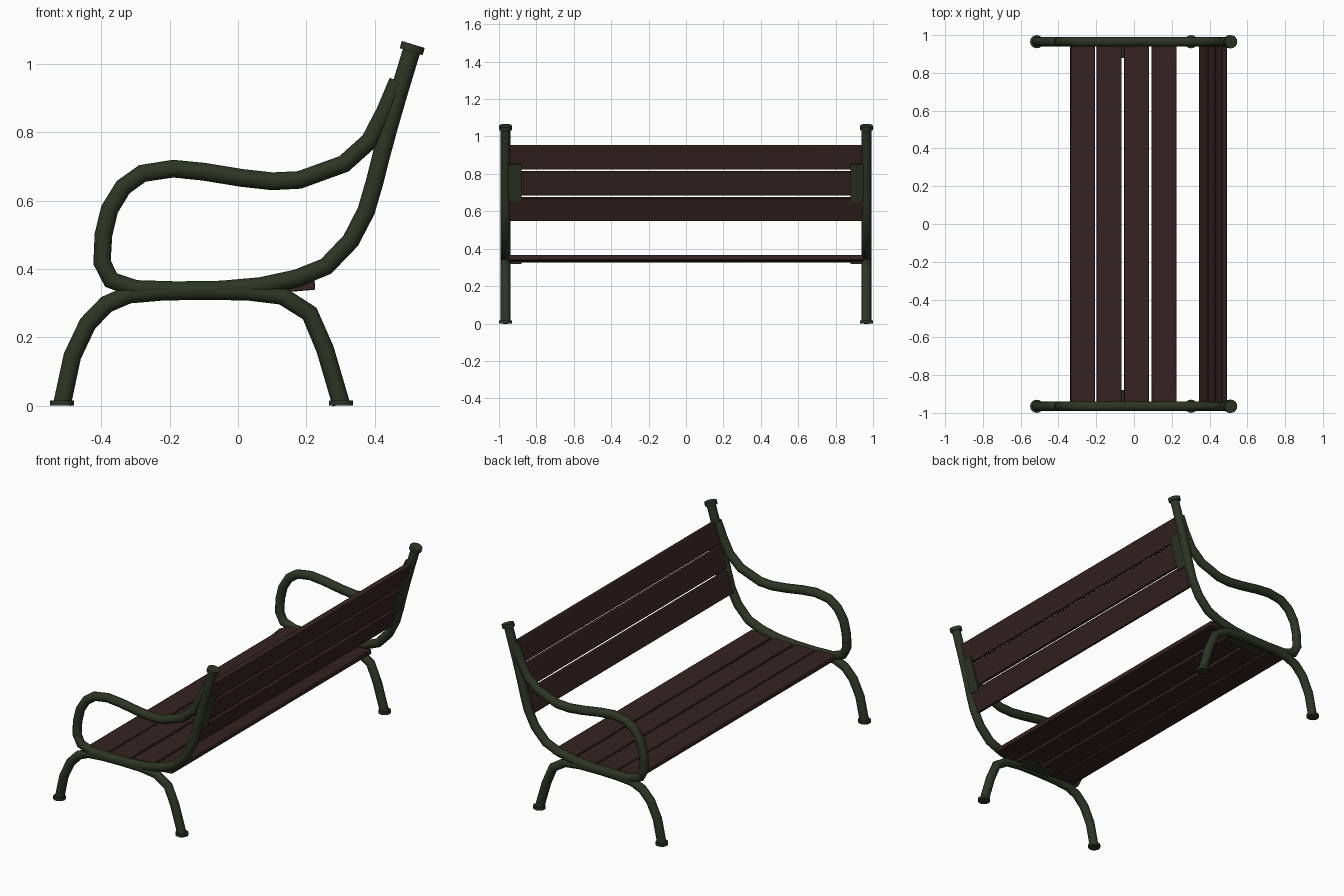
import bpy, math
from mathutils import Vector

if "Cube" in bpy.data.objects:
    bpy.data.objects.remove(bpy.data.objects["Cube"])

def material(name, rgb):
    m = bpy.data.materials.new(name)
    m.diffuse_color = (*rgb, 1)
    m.use_nodes = True
    m.node_tree.nodes["Principled BSDF"].inputs["Base Color"].default_value = m.diffuse_color
    return m

GREEN = material("green_iron", (0.026, 0.036, 0.018))
BROWN = material("brown_wood", (0.036, 0.017, 0.016))
Y = 0.965   # side frame position
R = 0.026   # tube radius

def activate(ob):
    bpy.ops.object.select_all(action='DESELECT')
    ob.select_set(True)
    bpy.context.view_layer.objects.active = ob

def tube(name, pts, y):
    cu = bpy.data.curves.new(name, 'CURVE')
    cu.dimensions = '3D'
    cu.bevel_depth = R
    cu.bevel_resolution = 4
    cu.use_fill_caps = True
    sp = cu.splines.new('POLY')
    sp.points.add(len(pts) - 1)
    for p, (x, z) in zip(sp.points, pts):
        p.co = (x, y, z, 1)
    ob = bpy.data.objects.new(name, cu)
    bpy.context.collection.objects.link(ob)
    activate(ob)
    bpy.ops.object.convert(target='MESH')
    ob = bpy.context.object
    ob.data.materials.clear()
    ob.data.materials.append(GREEN)
    bpy.ops.object.shade_smooth_by_angle(angle=math.radians(40))

def cap(name, x, y, z, depth, tilt=0.0):
    bpy.ops.mesh.primitive_cylinder_add(vertices=16, radius=0.035, depth=depth,
                                        location=(x, y, z), rotation=(0, tilt, 0))
    ob = bpy.context.object
    ob.name = name
    ob.data.materials.append(GREEN)
    bpy.ops.object.shade_smooth_by_angle(angle=math.radians(40))

def board(name, loc, size, angle, mat, bevel=0.0):
    # angle raises the board's +x edge towards +z
    bpy.ops.mesh.primitive_cube_add(size=1, location=loc, rotation=(0, -angle, 0))
    ob = bpy.context.object
    ob.name = name
    ob.scale = size
    bpy.ops.object.transform_apply(location=False, rotation=False, scale=True)
    ob.data.materials.append(mat)
    if bevel:
        b = ob.modifiers.new("edge_round", 'BEVEL')
        b.width = bevel
        b.segments = 2
        bpy.ops.object.shade_smooth_by_angle(angle=math.radians(40))

# Side profile: back post, seat rail and armrest in one loop
frame = [(0.51, 1.045), (0.475, 0.93), (0.443, 0.82), (0.42, 0.735), (0.40, 0.655),
         (0.375, 0.57), (0.33, 0.483), (0.258, 0.408), (0.172, 0.373), (0.065, 0.35),
         (-0.05, 0.34), (-0.18, 0.338), (-0.30, 0.342), (-0.372, 0.368), (-0.398, 0.42),
         (-0.394, 0.50), (-0.376, 0.575), (-0.336, 0.64), (-0.28, 0.68), (-0.19, 0.694),
         (-0.10, 0.685), (0.01, 0.667), (0.10, 0.657), (0.18, 0.661), (0.31, 0.708),
         (0.385, 0.775), (0.43, 0.86), (0.468, 0.95)]
# Leg arch: front foot, under the seat, rear foot
legs = [(-0.515, 0.005), (-0.485, 0.145), (-0.44, 0.24), (-0.385, 0.297), (-0.32, 0.325),
        (-0.22, 0.334), (-0.10, 0.336), (0.03, 0.334), (0.13, 0.321), (0.21, 0.27),
        (0.255, 0.165), (0.302, 0.005)]

# Side frames
back_dir = math.radians(71)
for s, side in ((-1, "near"), (1, "far")):
    y = s * Y
    tube("frame_arm_" + side, frame, y)
    tube("leg_arch_" + side, legs, y)
    cap("front_foot_" + side, -0.515, y, 0.008, 0.016)
    cap("rear_foot_" + side, 0.302, y, 0.008, 0.016)
    cap("post_cap_" + side, 0.51, y, 1.047, 0.022, math.radians(17))
    # brackets joining the slats
    board("back_bracket_" + side, (0.441, s * 0.915, 0.752), (0.205, 0.07, 0.01),
          math.radians(73.5), GREEN)
    board("seat_bracket_" + side, (-0.055, s * 0.915, 0.324), (0.205, 0.07, 0.01), 0, GREEN)

# Seat slats
for i, (x, z, a) in enumerate(((-0.272, 0.345, -2), (-0.132, 0.342, 0),
                               (0.014, 0.342, 1), (0.16, 0.348, 5))):
    board(f"seat_slat_{i}", (x, 0, z), (0.131, 1.90, 0.028), math.radians(a), BROWN, 0.004)

# Back slats
for i, (x, z, a) in enumerate(((0.379, 0.612, 69), (0.422, 0.751, 73.5), (0.460, 0.889, 73))):
    board(f"back_slat_{i}", (x, 0, z), (0.131, 1.90, 0.028), math.radians(a), BROWN, 0.004)
